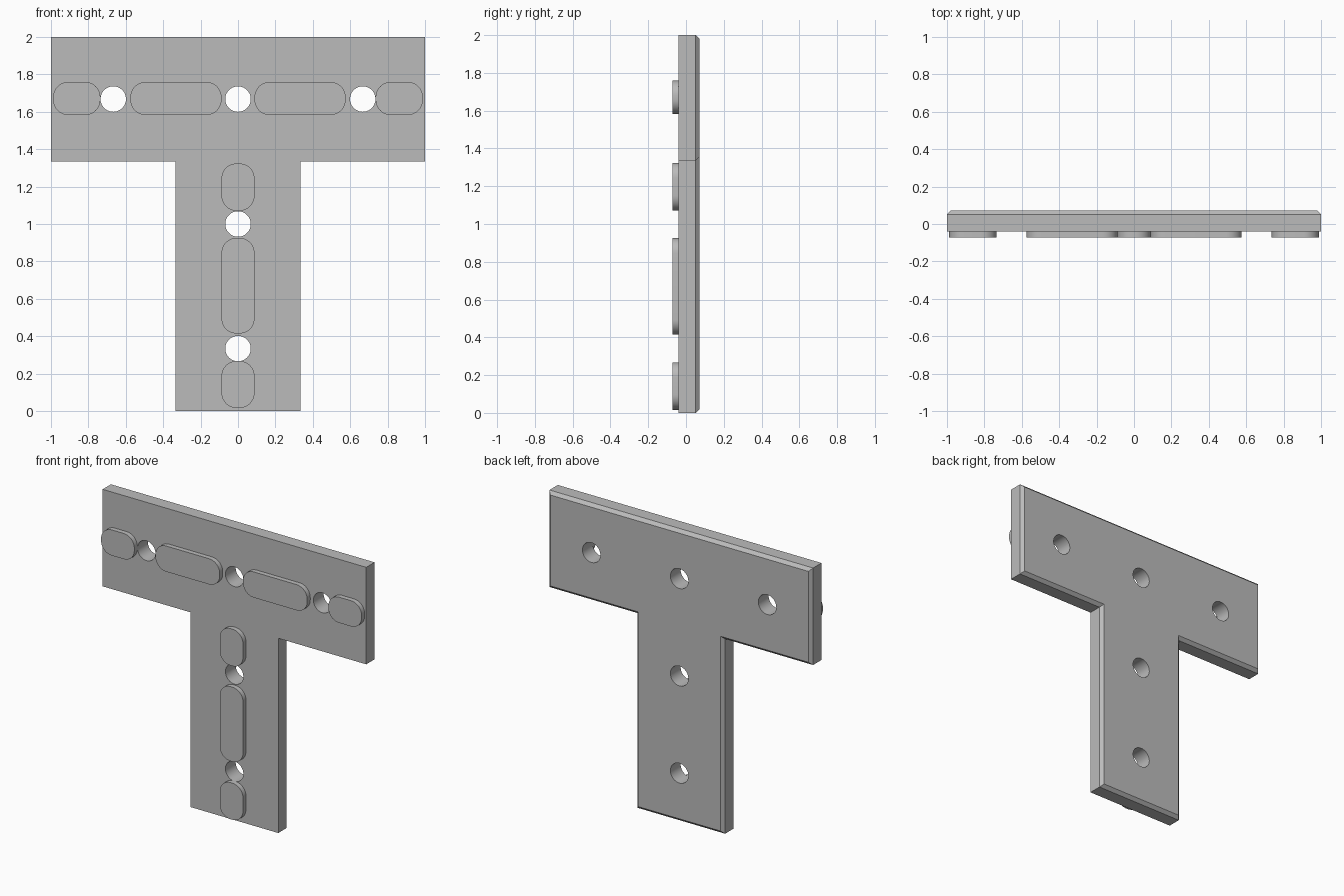
import bpy, bmesh, math
from mathutils import Vector

cube = bpy.data.objects.get("Cube")
if cube:
    bpy.data.objects.remove(cube, do_unlink=True)

FRONT, PLATE, BACK = -0.072, -0.039, 0.072   # depths along y
CHAMFER = 0.021
ROW = 1.668                                  # height of the crossbar's centre line

grey = bpy.data.materials.new("plain_grey")
grey.use_nodes = True
colour = (0.5, 0.5, 0.5, 1)
grey.diffuse_color = colour
grey.node_tree.nodes["Principled BSDF"].inputs["Base Color"].default_value = colour


def slab(name, outline, y0, y1, chamfer=0.0):
    """Extrude an (x, z) outline from y0 to y1, with a chamfered back edge."""
    bm = bmesh.new()
    front = bm.faces.new([bm.verts.new((x, y0, z)) for x, z in outline])
    ext = bmesh.ops.extrude_face_region(bm, geom=[front], use_keep_orig=True)
    verts = [g for g in ext["geom"] if isinstance(g, bmesh.types.BMVert)]
    back = [g for g in ext["geom"] if isinstance(g, bmesh.types.BMFace)]
    bmesh.ops.translate(bm, verts=verts, vec=(0, y1 - y0 - chamfer, 0))
    bmesh.ops.recalc_face_normals(bm, faces=bm.faces)
    if chamfer:
        bmesh.ops.inset_region(bm, faces=back, thickness=chamfer,
                               depth=chamfer, use_even_offset=True)
    mesh = bpy.data.meshes.new(name)
    bm.to_mesh(mesh)
    bm.free()
    mesh.materials.append(grey)
    obj = bpy.data.objects.new(name, mesh)
    bpy.context.collection.objects.link(obj)
    return obj


def rounded(cx, cz, w, h, r, steps=10):
    """Outline of a rounded rectangle."""
    pts = []
    for i, (sx, sz) in enumerate([(1, 1), (-1, 1), (-1, -1), (1, -1)]):
        for k in range(steps + 1):
            a = math.pi / 2 * (i + k / steps)
            pts.append((cx + sx * (w / 2 - r) + r * math.cos(a),
                        cz + sz * (h / 2 - r) + r * math.sin(a)))
    return pts


def smooth(obj):
    bpy.ops.object.select_all(action='DESELECT')
    obj.select_set(True)
    bpy.context.view_layer.objects.active = obj
    bpy.ops.object.shade_smooth_by_angle(angle=math.radians(30))


# T-shaped plate
half = [(0.333, 0), (0.333, 1.335), (1, 1.335), (1, 2)]
plate = slab("tee_plate", half + [(-x, z) for x, z in reversed(half)],
             PLATE, BACK, CHAMFER)

# Round through holes
bm = bmesh.new()
for x, z in [(-0.667, ROW), (0, ROW), (0.667, ROW), (0, 1.0), (0, 0.334)]:
    made = bmesh.ops.create_cone(bm, cap_ends=True, segments=48,
                                 radius1=0.068, radius2=0.068, depth=0.5)
    for v in made["verts"]:
        v.co = Vector((v.co.x + x, v.co.z, z - v.co.y))
bmesh.ops.recalc_face_normals(bm, faces=bm.faces)
mesh = bpy.data.meshes.new("hole_cutter")
bm.to_mesh(mesh)
bm.free()
mesh.materials.append(grey)
cutter = bpy.data.objects.new("hole_cutter", mesh)
bpy.context.collection.objects.link(cutter)
cut = plate.modifiers.new("holes", 'BOOLEAN')
cut.object = cutter
cut.solver = 'EXACT'
bpy.context.view_layer.objects.active = plate
bpy.ops.object.modifier_apply(modifier="holes")
bpy.data.objects.remove(cutter, do_unlink=True)
smooth(plate)

# Raised locating pads on the front
WIDE, R = 0.176, 0.08
for side, s in (("left", 1), ("right", -1)):
    smooth(slab(f"long_pad_{side}", rounded(s * 0.332, ROW + 0.003, 0.487, WIDE, R),
                FRONT, PLATE))
    smooth(slab(f"end_pad_{side}", rounded(s * 0.862, ROW + 0.003, 0.252, WIDE, R),
                FRONT, PLATE))
for name, z, h in (("upper", 1.197, 0.253), ("middle", 0.67, 0.511), ("lower", 0.142, 0.251)):
    smooth(slab(f"stem_pad_{name}", rounded(0, z, WIDE, h, R), FRONT, PLATE))
